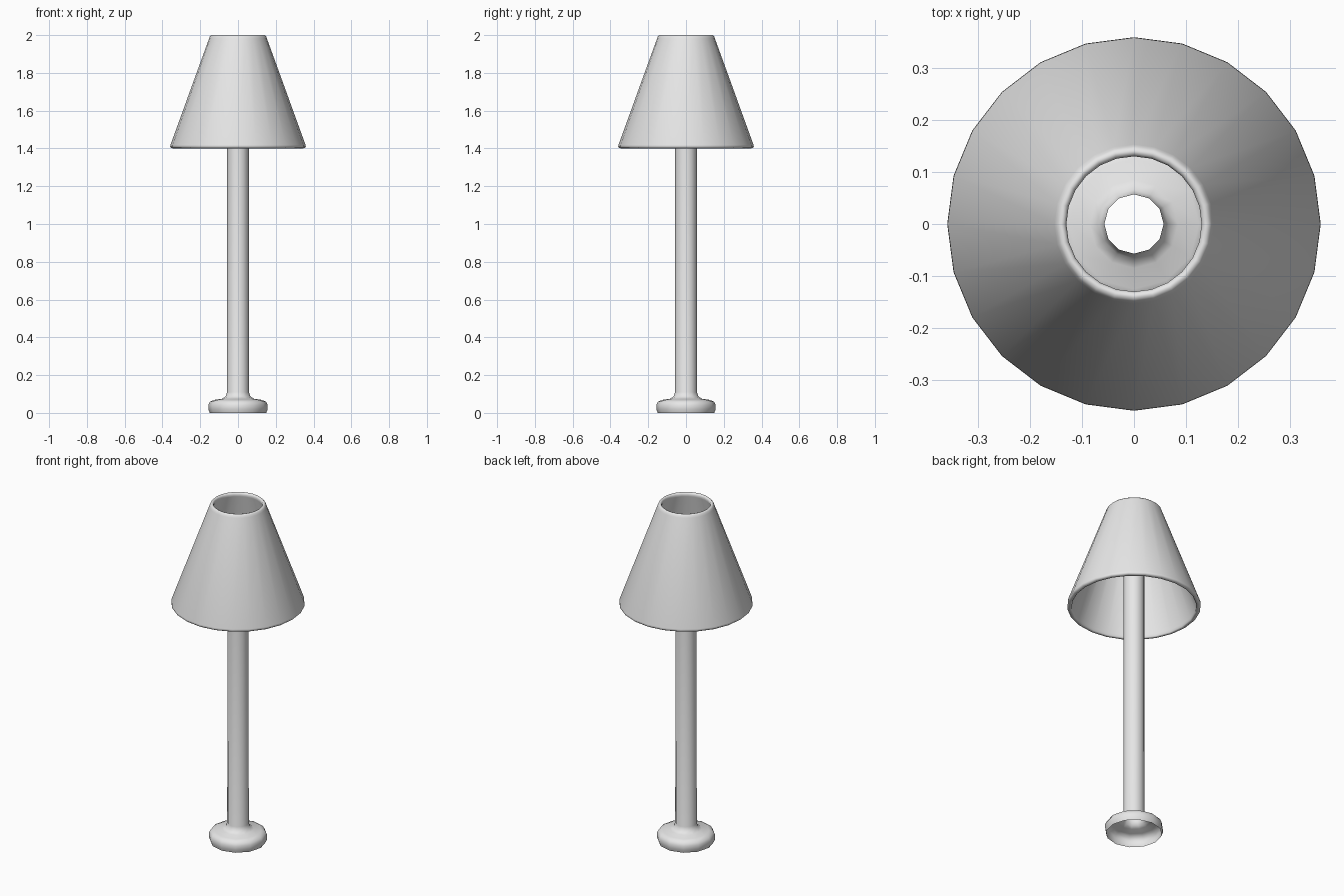
import bpy, math

cube = bpy.data.objects.get("Cube")
if cube:
    bpy.data.objects.remove(cube, do_unlink=True)

# Single plain grey for the whole lamp
grey = bpy.data.materials.new("light grey")
grey.use_nodes = True
colour = (0.8, 0.8, 0.8, 1)
grey.diffuse_color = colour
grey.node_tree.nodes["Principled BSDF"].inputs["Base Color"].default_value = colour


def lathe(name, profile, sides, closed=False):
    """Revolve an (r, z) profile, ordered so that faces point outward."""
    count = len(profile)
    verts = []
    for r, z in profile:
        for i in range(sides):
            a = math.tau * i / sides
            verts.append((r * math.cos(a), r * math.sin(a), z))
    faces = []
    for k in range(count if closed else count - 1):
        low, high = k * sides, (k + 1) % count * sides
        for i in range(sides):
            j = (i + 1) % sides
            faces.append((low + i, low + j, high + j, high + i))
    mesh = bpy.data.meshes.new(name)
    mesh.from_pydata(verts, [], faces)
    mesh.materials.append(grey)
    obj = bpy.data.objects.new(name, mesh)
    bpy.context.collection.objects.link(obj)
    bpy.ops.object.select_all(action='DESELECT')
    bpy.context.view_layer.objects.active = obj
    obj.select_set(True)
    bpy.ops.object.shade_smooth_by_angle(angle=math.radians(60))
    return obj


# Hollow foot flowing into the open tubular pole
lathe("base_and_pole", [
    (0.150, 0.0), (0.157, 0.02), (0.157, 0.042), (0.148, 0.06),
    (0.125, 0.069), (0.085, 0.075), (0.066, 0.087), (0.058, 0.11),
    (0.057, 1.72)], 12)

# Conical shade with a thin wall and rounded rims
lathe("shade", [
    (0.340, 1.40), (0.352, 1.402), (0.359, 1.408), (0.358, 1.418),
    (0.153, 1.982), (0.149, 1.993), (0.142, 2.0), (0.134, 1.998),
    (0.130, 1.99), (0.131, 1.978), (0.334, 1.418), (0.335, 1.405)],
    24, closed=True)
